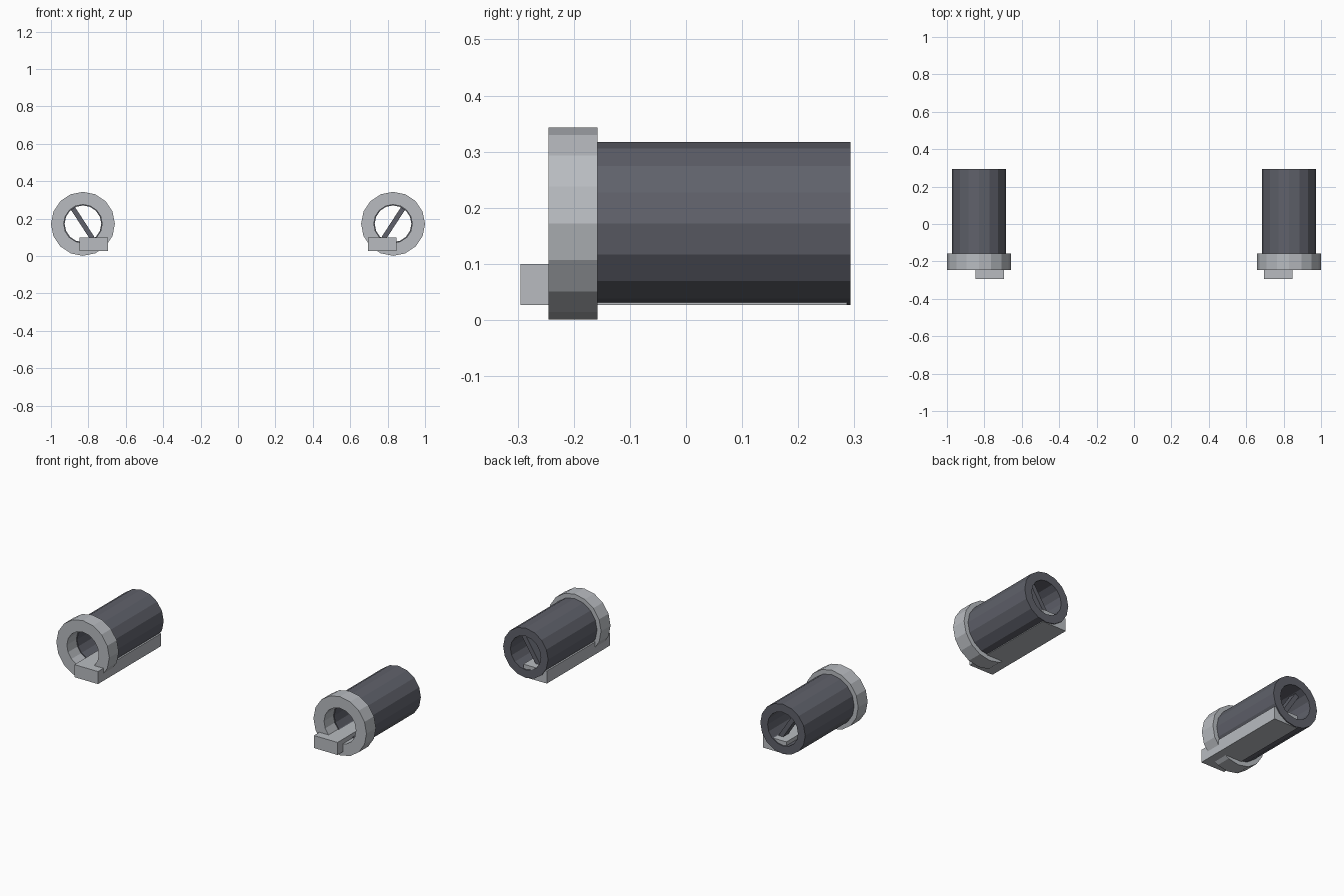
import bpy, bmesh, math
from mathutils import Matrix, Vector

cube = bpy.data.objects.get("Cube")
if cube:
    bpy.data.objects.remove(cube, do_unlink=True)

SIDES = 16
CX, CZ = 0.829, 0.172


def material(name, rgb):
    m = bpy.data.materials.new(name)
    m.use_nodes = True
    m.diffuse_color = (*rgb, 1)
    m.node_tree.nodes["Principled BSDF"].inputs["Base Color"].default_value = (*rgb, 1)
    return m


light = material("light grey", (0.48, 0.50, 0.53))
dark = material("dark slate", (0.115, 0.12, 0.145))


def finish(name, bm, mat):
    bmesh.ops.recalc_face_normals(bm, faces=bm.faces)
    mesh = bpy.data.meshes.new(name)
    bm.to_mesh(mesh)
    bm.free()
    mesh.materials.append(mat)
    obj = bpy.data.objects.new(name, mesh)
    bpy.context.collection.objects.link(obj)


def pipe(name, x, outer, inner, y0, y1, mat):
    """Hollow faceted cylinder along y."""
    bm = bmesh.new()
    rings = []
    for r, y in ((outer, y0), (outer, y1), (inner, y1), (inner, y0)):
        angles = [math.tau * i / SIDES for i in range(SIDES)]
        rings.append([bm.verts.new((x + r * math.cos(a), y, CZ + r * math.sin(a)))
                      for a in angles])
    for k in range(4):
        a, b = rings[k], rings[(k + 1) % 4]
        for i in range(SIDES):
            j = (i + 1) % SIDES
            bm.faces.new((a[i], a[j], b[j], b[i]))
    finish(name, bm, mat)


def box(name, center, size, mat, tilt=0):
    bm = bmesh.new()
    bmesh.ops.create_cube(bm, size=1, matrix=Matrix.Translation(Vector(center))
                          @ Matrix.Rotation(tilt, 4, 'Y') @ Matrix.Diagonal((*size, 1)))
    finish(name, bm, mat)


# Mirrored pair of tubes
for side, s in (("left", 1), ("right", -1)):
    x = s * CX
    pipe(side + "_collar", x, 0.171, 0.103, -0.245, -0.158, light)
    pipe(side + "_barrel", x, 0.145, 0.098, -0.158, 0.293, dark)
    # Rail running under the barrel on its inner side
    box(side + "_rail", (s * 0.772, -0.004, 0.0635), (0.152, 0.582, 0.073), light)
    # Slanted crossbar inside the bore
    box(side + "_crossbar", (x, 0.22, CZ), (0.026, 0.05, 0.205), dark,
        s * math.radians(33))
